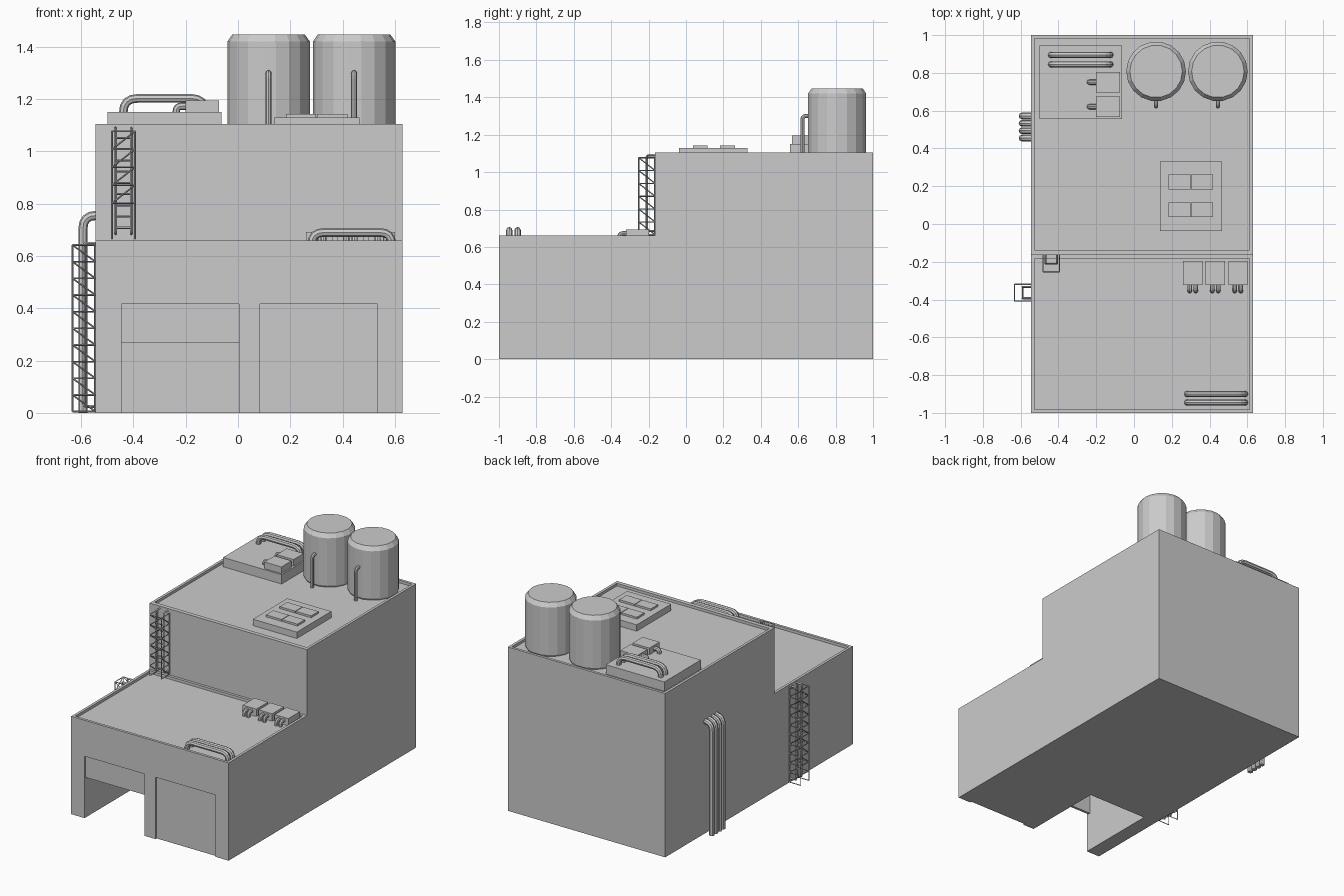
import bpy, bmesh, math
from mathutils import Vector

if "Cube" in bpy.data.objects:
    bpy.data.objects.remove(bpy.data.objects["Cube"])


def box(name, x0, x1, y0, y1, z0, z1):
    bm = bmesh.new()
    bmesh.ops.create_cube(bm, size=1)
    for v in bm.verts:
        v.co = ((x0 + x1) / 2 + v.co.x * (x1 - x0),
                (y0 + y1) / 2 + v.co.y * (y1 - y0),
                (z0 + z1) / 2 + v.co.z * (z1 - z0))
    return finish(name, bm)


def finish(name, bm):
    me = bpy.data.meshes.new(name)
    bm.to_mesh(me)
    bm.free()
    ob = bpy.data.objects.new(name, me)
    bpy.context.collection.objects.link(ob)
    return ob


def cut(target, cutter):
    cutter.hide_render = True
    mod = target.modifiers.new("cut", 'BOOLEAN')
    mod.operation = 'DIFFERENCE'
    mod.solver = 'EXACT'
    mod.object = cutter
    bpy.context.view_layer.objects.active = target
    bpy.ops.object.modifier_apply(modifier=mod.name)
    bpy.data.objects.remove(cutter)


def rounded(pts, r, steps=4):
    """Path with its inner corners replaced by short curves."""
    pts = [Vector(p) for p in pts]
    out = [pts[0]]
    for a, b, c in zip(pts, pts[1:], pts[2:]):
        p, q = b + (a - b).normalized() * r, b + (c - b).normalized() * r
        for i in range(steps + 1):
            t = i / steps
            out.append(p * (1 - t) ** 2 + b * 2 * t * (1 - t) + q * t * t)
    return out + [pts[-1]]


def tubes(name, paths, radius, res=2):
    cu = bpy.data.curves.new(name, 'CURVE')
    cu.dimensions = '3D'
    cu.bevel_depth = radius
    cu.bevel_resolution = res
    cu.use_fill_caps = True
    for path in paths:
        sp = cu.splines.new('POLY')
        sp.points.add(len(path) - 1)
        for pt, co in zip(sp.points, path):
            pt.co = (*co, 1)
        sp.use_smooth = False
    ob = bpy.data.objects.new(name, cu)
    bpy.context.collection.objects.link(ob)
    return ob


# Stepped building: side profile extruded across x
L, R, STEP, LOW, HIGH, RIM = -0.545, 0.63, -0.165, 0.66, 1.105, 0.018
bm = bmesh.new()
profile = [(-1, 0), (1, 0), (1, HIGH), (STEP, HIGH), (STEP, LOW), (-1, LOW)]
face = bm.faces.new([bm.verts.new((L, y, z)) for y, z in profile])
ext = bmesh.ops.extrude_face_region(bm, geom=[face])
bmesh.ops.translate(bm, vec=(R - L, 0, 0),
                    verts=[g for g in ext["geom"] if isinstance(g, bmesh.types.BMVert)])
bmesh.ops.recalc_face_normals(bm, faces=bm.faces)
building = finish("building", bm)

# Sunken roofs, open garage bay and recessed closed door
cut(building, box("low_cut", L + RIM, R - RIM, -1 + RIM, STEP - RIM, LOW - 0.018, LOW + 0.1))
cut(building, box("high_cut", L + RIM, R - RIM, STEP + RIM + 0.01, 1 - RIM, HIGH - 0.018, HIGH + 0.1))
cut(building, box("bay_cut", -0.445, 0.003, -1.1, -0.43, -0.1, 0.417))
cut(building, box("door_cut", 0.085, 0.533, -1.1, -0.988, -0.1, 0.417))
box("half_open_door", -0.445, 0.003, -0.988, -0.97, 0.27, 0.417)

# Storage tanks with chamfered tops and feed pipes
for i, x in enumerate((0.117, 0.444)):
    bm = bmesh.new()
    rings = []
    for r, z in ((0.15, 1.085), (0.158, 1.1), (0.158, 1.42), (0.139, 1.447)):
        rings.append([bm.verts.new((x + r * math.cos(a), 0.808 + r * math.sin(a), z))
                      for a in [math.tau * k / 18 for k in range(18)]])
    for a, b in zip(rings, rings[1:]):
        for k in range(18):
            j = (k + 1) % 18
            bm.faces.new((a[k], a[j], b[j], b[k]))
    bm.faces.new(rings[-1])
    bm.faces.new(rings[0][::-1])
    finish(f"tank_{i}", bm)
    tubes(f"tank_pipe_{i}", [rounded([(x, 0.622, 1.085), (x, 0.622, 1.3), (x, 0.67, 1.3)], 0.022)], 0.011)

# Skylight with split panes
box("skylight_base", 0.137, 0.465, -0.037, 0.33, 1.085, 1.13)
for i, (y0, y1) in enumerate(((0.037, 0.115), (0.183, 0.262))):
    for j, (x0, x1) in enumerate(((0.183, 0.299), (0.303, 0.418))):
        box(f"skylight_pane_{i}{j}", x0, x1, y0, y1, 1.125, 1.143)

# Rear roof platform with vent boxes and arched pipes
box("roof_platform", -0.5, -0.063, 0.555, 0.945, 1.085, 1.15)
for i, (y0, y1) in enumerate(((0.567, 0.675), (0.697, 0.805))):
    box(f"vent_box_{i}", -0.2, -0.073, y0, y1, 1.145, 1.195)
    ym = (y0 + y1) / 2
    tubes(f"vent_pipe_{i}", [rounded([(-0.236, ym, 1.14), (-0.236, ym, 1.173), (-0.19, ym, 1.173)], 0.02)], 0.014)


def arch(name, x0, x1, ys, z0, z1, r):
    tubes(name, [rounded([(x0, y, z0), (x0, y, z1), (x1, y, z1), (x1, y, z0)], r) for y in ys], 0.0165)


arch("rear_roof_pipes", -0.439, -0.125, (0.845, 0.895), 1.14, 1.203, 0.055)
arch("front_roof_pipes", 0.282, 0.588, (-0.945, -0.9), 0.64, 0.69, 0.045)

# Row of three small units on the lower roof, two pipes each
for i, x in enumerate((0.311, 0.43, 0.55)):
    box(f"roof_unit_{i}", x - 0.051, x + 0.051, -0.322, -0.197, 0.64, 0.692)
    tubes(f"roof_unit_pipes_{i}",
          [rounded([(x + d, -0.31, 0.672), (x + d, -0.355, 0.672), (x + d, -0.355, 0.64)], 0.018)
           for d in (-0.016, 0.016)], 0.012)

# Four downpipes on the left wall
tubes("wall_pipes",
      [rounded([(-0.53, y, 0.755), (-0.593, y, 0.755), (-0.593, y, 0.0)], 0.05)
       for y in (0.455, 0.494, 0.533, 0.572)], 0.0175)


# Caged ladders: u runs along the wall, v out from it
def caged_ladder(name, place, z0, z1, bays, open_bays, top):
    w, d, n = 0.044, 0.088, bays
    step = (z1 - z0) / n
    wires = []
    line = lambda a, b: wires.append([place(*a), place(*b)])
    for u in (-w, w):
        line((u, d, z0), (u, d, z1))
        line((u, 0.003, z0), (u, 0.003, z1))
    for k in range(n + 1):
        z = z0 + k * step
        for u in (-w, w):
            line((u, 0, z), (u, d, z))
            if k < n:
                line((u, 0, z), (u, d, z + step))
        if k >= open_bays:
            line((-w, d, z), (w, d, z))
            if k < n:
                line((-w, d, z), (w, d, z + step))
    tubes(name + "_cage", wires, 0.0032, 0)
    rails = [rounded([place(u, 0, z0 + 0.02), place(u, 0.045, z0 + 0.02),
                      place(u, 0.045, top), place(u, 0, top)], 0.01, 2) for u in (-0.03, 0.03)]
    tubes(name + "_rails", rails, 0.006, 0)
    count = int((top - z0) / 0.043)
    tubes(name + "_rungs", [[place(-0.03, 0.045, z0 + 0.043 * k), place(0.03, 0.045, z0 + 0.043 * k)]
                            for k in range(1, count + 1)], 0.004, 0)


caged_ladder("upper_ladder", lambda u, v, z: (-0.438 + u, STEP - v, z), 0.665, 1.077, 6, 2, 1.09)
caged_ladder("side_ladder", lambda u, v, z: (L - v, -0.363 + u, z), 0.005, 0.642, 10, 2, 0.648)
